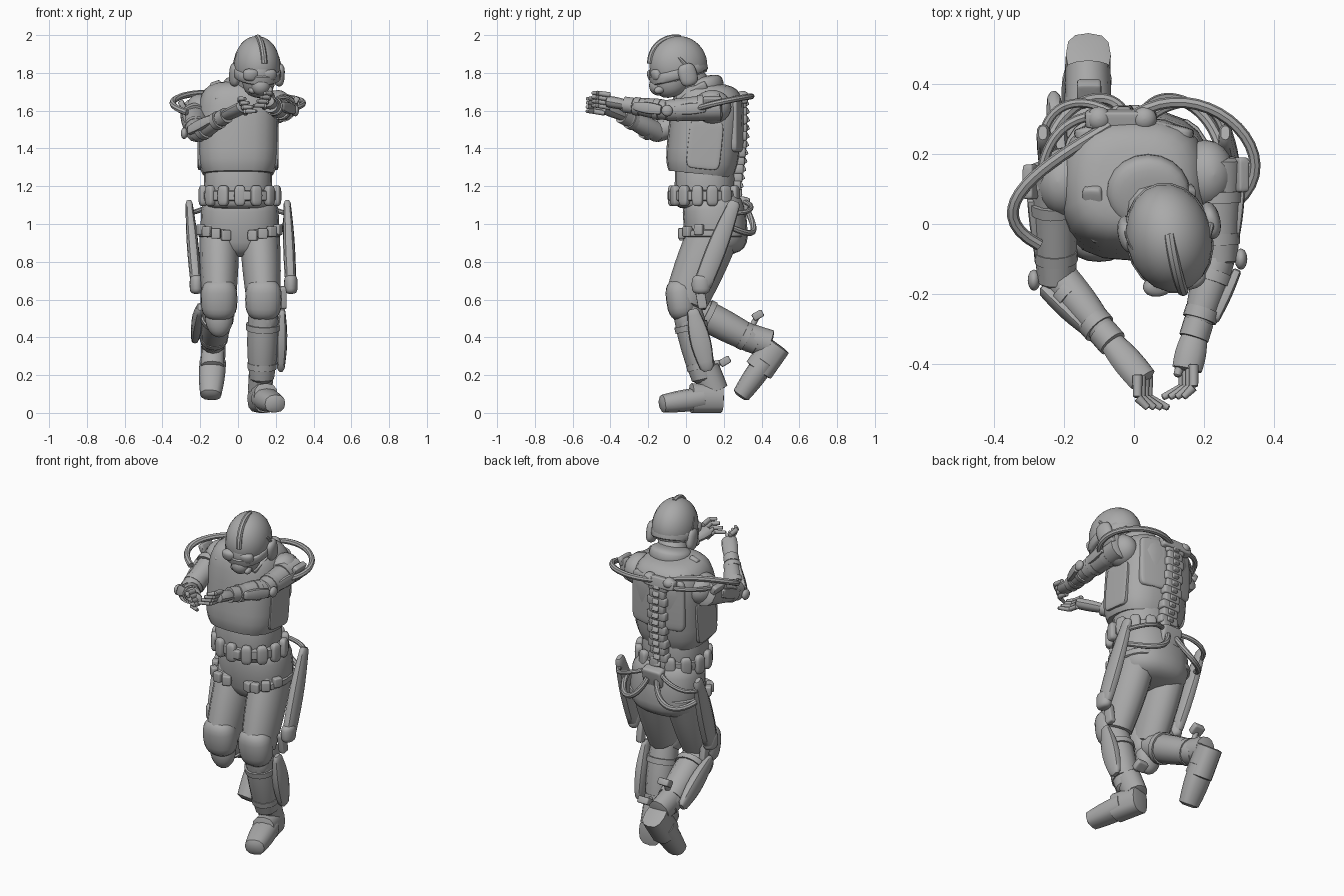
import bpy, math
from mathutils import Vector, Euler, geometry

cube = bpy.data.objects.get("Cube")
if cube:
    bpy.data.objects.remove(cube, do_unlink=True)

colour = (.4, .4, .4, 1)
grey = bpy.data.materials.new("plain_grey")
grey.use_nodes = True
grey.diffuse_color = colour
grey.node_tree.nodes["Principled BSDF"].inputs["Base Color"].default_value = colour
RIGHTWARD, FORWARD, UP = Vector((1, 0, 0)), Vector((0, -1, 0)), Vector((0, 0, 1))
LEVEL = (0, 0, 0)


def power_of(value, exponent):
    return math.copysign(abs(value) ** exponent, value)


def finish(name, rings):
    """Skin a list of equal rings, cap both ends and shade smoothly."""
    count = len(rings[0])
    faces = [tuple(reversed(range(count)))]
    for row in range(len(rings) - 1):
        for k in range(count):
            a, b = row * count + k, row * count + (k + 1) % count
            faces.append((a, b, b + count, a + count))
    last = count * (len(rings) - 1)
    faces.append(tuple(range(last, last + count)))
    mesh = bpy.data.meshes.new(name)
    mesh.from_pydata([point for ring in rings for point in ring], [], faces)
    mesh.materials.append(grey)
    part = bpy.data.objects.new(name, mesh)
    bpy.context.collection.objects.link(part)
    bpy.ops.object.select_all(action='DESELECT')
    part.select_set(True)
    bpy.context.view_layer.objects.active = part
    bpy.ops.object.shade_smooth_by_angle(angle=math.radians(40))


def shell(name, centre, size, tilt=LEVEL, plan=1, profile=1, bottom=-89):
    """Superellipsoid; plan and profile below one make it boxier, bottom cuts it at a latitude."""
    turn = Euler([math.radians(angle) for angle in tilt]).to_matrix()
    rows, count, rings = 12, 20, []
    for row in range(rows + 1):
        lat = math.radians(bottom + (89 - bottom) * row / rows)
        wide, high = power_of(math.cos(lat), profile), power_of(math.sin(lat), profile)
        ring = []
        for k in range(count):
            a = math.tau * k / count
            local = Vector((wide * power_of(math.cos(a), plan) * size[0],
                            wide * power_of(math.sin(a), plan) * size[1], high * size[2]))
            ring.append(Vector(centre) + turn @ local)
        rings.append(ring)
    finish(name, rings)


def block(name, centre, size, tilt=LEVEL):
    """Softly rounded box, given by its half sizes."""
    shell(name, centre, size, tilt, plan=.3, profile=.3)


def sweep(name, path, radii, deep=1, plan=1, ref=RIGHTWARD, count=12):
    """Run an elliptical section along a path."""
    rings = []
    for i, point in enumerate(path):
        along = (path[min(i + 1, len(path) - 1)] - path[max(i - 1, 0)]).normalized()
        side = (ref - along * ref.dot(along)).normalized()
        front = along.cross(side) * deep
        angles = [math.tau * k / count for k in range(count)]
        rings.append([point + radii[i] * (side * power_of(math.cos(a), plan) + front * power_of(math.sin(a), plan))
                      for a in angles])
    finish(name, rings)


def limb(name, start, end, first, last, bulge=0, deep=1, plan=1, ref=RIGHTWARD):
    """Tapered, rounded length of body between two points."""
    start, end = Vector(start), Vector(end)
    steps = [0, .03, .1, .25, .4, .55, .7, .85, .95, 1]
    radii = [first + (last - first) * t + bulge * math.sin(math.pi * t) for t in steps]
    radii[0] *= .7
    radii[-1] *= .6
    sweep(name, [start.lerp(end, t) for t in steps], radii, deep, plan, ref)


def strap(name, start, end, place, radius, half=.016):
    """Flat band around a limb."""
    middle, along = start.lerp(end, place), (end - start).normalized() * half
    sweep(name, [middle - along, middle + along], [radius, radius], count=18)


def cable(name, start, start_handle, end_handle, end, radius, ref=UP):
    points = [Vector(p) for p in (start, start_handle, end_handle, end)]
    path = geometry.interpolate_bezier(*points, 18)
    sweep(name, path, [radius] * len(path), ref=ref, count=8)


# Torso: armoured vest, waist, hips and belt
shell("vest", (0, .1, 1.48), (.215, .195, .27), (-6, 0, 0), plan=.75, profile=.5, bottom=-40)
shell("waist", (0, .1, 1.2), (.18, .16, .12), plan=.85, profile=.3)
shell("hips", (.01, .155, 1), (.208, .168, .17), (6, 0, 0), plan=.85, profile=.55)
shell("belt", (.01, .1, 1.15), (.2, .175, .03), plan=.85, profile=.2)
shell("collar", (.04, .09, 1.73), (.12, .11, .05), (12, 0, 0), profile=.6)
block("belt_buckle", (.03, -.08, 1.15), (.04, .015, .025))
pouches = 14
for i in range(pouches):
    a = math.tau * (i + .5) / pouches
    shell("belt_pouch", (.01 + .2 * math.cos(a), .1 + .175 * math.sin(a), 1.15), (.022, .03, .055),
          (0, 0, math.degrees(a)), plan=.5, profile=.6)
for s in (-1, 1):
    block("vest_strap", (.015 + s * .12, .03, 1.7), (.03, .09, .022), (30, s * 18, 0))
    block("vest_side_panel", (s * .2, .1, 1.42), (.015, .09, .13), (-6, 0, 0))
    block("shoulder_blade_plate", (s * .09, .26, 1.53), (.08, .03, .15), (0, 0, -s * 14))

# Head, bowed forward and turned a little to its left
bow = (16, 0, 12)
head = Vector((.1, -.04, 1.84))
limb("neck", (.03, .1, 1.66), head, .09, .08)
shell("helmet", head, (.122, .156, .155), bow, bottom=-28)
shell("helmet_rim", head + UP * -.04, (.126, .162, .03), bow, profile=.3)
shell("face", head + Vector((.01, -.05, -.06)), (.088, .1, .11), bow, profile=.8)
shell("breathing_mask", head + Vector((.02, -.11, -.11)), (.05, .045, .05), bow)
for s in (-1, 1):
    shell("goggle_lens", head + Vector((.015 + s * .045, -.125 + s * .01, -.05)), (.045, .03, .032), bow, profile=.7)
    shell("ear_cup", head + Vector((s * .118, .03 + s * .02, -.05)), (.028, .05, .06), bow, profile=.7)
    shell("mask_filter", head + Vector((.02 + s * .045, -.1, -.13)), (.02, .03, .02), bow)
cable("crest_strip", (.1, -.03, 1.985), (.11, -.1, 2), (.135, -.19, 1.95), (.14, -.19, 1.85), .016, RIGHTWARD)
cable("headband", (-.02, 0, 1.82), (-.02, -.15, 2), (.22, -.15, 2), (.22, .02, 1.82), .01)


def arm(side, s, shoulder, elbow, wrist, knuckles):
    out, inward = RIGHTWARD * s * .065, RIGHTWARD * -s
    shell(side + "_shoulder", shoulder + inward * .035, (.08, .1, .09), (0, s * 15, 0))
    limb(side + "_upper_arm", shoulder - FORWARD * .05, elbow + FORWARD * .02, .074, .054)
    limb(side + "_forearm", elbow - FORWARD * .02, wrist, .052, .034, bulge=.008)
    strap(side + "_cuff", wrist, elbow, .04, .043, half=.025)
    limb(side + "_palm", wrist, knuckles, .034, .042, bulge=.006, deep=.7)
    for k in range(4):
        base = knuckles + inward * .01 * (k - 2) + UP * .022 * (1.5 - k)
        bend = base + FORWARD * .045 + UP * .01
        tip = bend + FORWARD * .03 + inward * .01 * (k + 3)
        limb(side + "_finger", base - FORWARD * .02, bend, .014, .013, ref=UP)
        limb(side + "_fingertip", bend, tip, .013, .009, ref=UP)
    thumb = wrist.lerp(knuckles, .5) + inward * .02
    limb(side + "_thumb", thumb, thumb + FORWARD * .07 + inward * .02 + UP * .02, .016, .011)
    # Outer arm frame
    for start, end, thick in ((shoulder, elbow, .066), (elbow, wrist, .053)):
        limb(side + "_arm_strut", start.lerp(end, .15) + out, start.lerp(end, .85) + out * .7,
             .012, .01, bulge=.004, deep=2, plan=.5)
        strap(side + "_arm_strap", start, end, .25, thick + .004)
        strap(side + "_arm_strap", start, end, .75, thick - .004)
    shell(side + "_elbow_joint", elbow + out, (.018, .03, .03))
    block(side + "_shoulder_mount", shoulder + out + UP * .03, (.016, .05, .025), (0, s * 25, 0))


def leg(side, s, hip, knee, ankle):
    out = Vector((s * .1, .03, 0))
    back = RIGHTWARD.cross(ankle - knee).normalized()
    limb(side + "_thigh", hip, knee + FORWARD * .01, .105, .086, bulge=.006, deep=1.3)
    limb(side + "_shin", knee.lerp(ankle, -.08), ankle, .072, .062, bulge=.015)
    # Knee pad leaning forward at the top
    pad = knee + FORWARD * .025
    shell(side + "_knee_pad", pad + UP * .03, (.097, .08, .11), (8, 0, 0), plan=.9, profile=.7)
    shell(side + "_knee_pad_tip", pad - FORWARD * .025 - UP * .06, (.075, .06, .11))
    shell(side + "_knee_pad_tongue", pad + UP * .1, (.055, .06, .06), profile=.6)
    # Thigh band with pouches
    band = hip + FORWARD * .01 - UP * .01
    shell(side + "_thigh_band", band, (.11, .165, .022), plan=.9, profile=.3)
    for k in range(4):
        a = math.radians(-90 + s * (k - .7) * 28)
        block(side + "_thigh_pouch", band + Vector((math.cos(a) * .108, math.sin(a) * .165, .01 * k - .01)),
              (.018, .025, .028), (0, 0, math.degrees(a)))
    strap(side + "_shin_strap", knee, ankle, .28, .09)
    strap(side + "_shin_strap", knee, ankle, .78, .077)
    # Outer leg frame
    top, low = Vector((s * .26, .26, 1.12)), Vector((.03 + s * .25, .08, .66))
    limb(side + "_thigh_frame", top, low, .018, .028, bulge=.008, deep=1.7, plan=.8)
    shell(side + "_knee_joint", low + UP * .02, (.036, .05, .05), profile=.6)
    block(side + "_knee_link", low - RIGHTWARD * s * .04 - UP * .05, (.018, .025, .06), (10, 0, 0))
    limb(side + "_shin_frame", knee.lerp(ankle, .05) + out, knee.lerp(ankle, .85) + out, .015, .018,
         bulge=.014, deep=1.8, plan=.7)
    strut = knee.lerp(ankle, .8)
    limb(side + "_calf_hook_stem", strut, strut + back * .13, .018, .014)
    block(side + "_calf_hook", strut + back * .13, (.035, .03, .02), (30, 0, 0))
    cable(side + "_hip_cable", (s * .03, .32, 1.08), (s * .08, .4, .92), (s * .22, .35, .93), (s * .25, .2, 1), .016)
    cable(side + "_hip_hoop", (s * .04, .3, 1.12), (s * .14, .38, 1.1), (s * .25, .35, 1.05), (s * .26, .24, 1.06), .013)


# Arms reach forward with the hands meeting
arm("left", 1, *map(Vector, ((.24, .14, 1.62), (.24, -.1, 1.6), (.175, -.31, 1.63), (.15, -.42, 1.65))))
arm("right", -1, *map(Vector, ((-.23, .12, 1.6), (-.22, -.16, 1.48), (-.07, -.33, 1.57), (.03, -.45, 1.62))))

# Legs in stride, left planted and right raised behind
left_ankle, right_ankle = Vector((.125, .1, .16)), Vector((-.135, .4, .36))
leg("left", 1, Vector((.115, .15, .96)), Vector((.135, 0, .57)), left_ankle)
leg("right", -1, Vector((-.1, .15, .96)), Vector((-.1, 0, .57)), right_ankle)


def boot(side, ankle, shaft_top, heel, ball, toe):
    """Shaft, rear foot and a lower, rounded toe."""
    limb(side + "_boot_shaft", shaft_top, ankle.lerp(Vector(heel), .6), .066, .064, deep=1.15)
    limb(side + "_boot_heel", heel, ball, .064, .066, deep=1.2, plan=.75)
    limb(side + "_boot_toe", Vector(heel).lerp(Vector(ball), .6), toe, .07, .054, bulge=.006, deep=.85, plan=.85)


boot("left", left_ankle, (.125, .1, .24), (.11, .19, .077), (.15, .02, .078), (.2, -.135, .047))
boot("right", right_ankle, (-.13, .33, .4), (-.13, .485, .365), (-.135, .38, .22), (-.145, .285, .085))

# Spine frame and cables on the back
bones = 12
for i in range(bones):
    t = i / (bones - 1)
    spot = Vector((-.01 - .02 * t, .255 + .04 * math.sin(t * 2), 1.16 + .48 * t))
    block("vertebra", spot, (.05 + .012 * (i % 2), .03, .026))
    block("vertebra_spur", spot - FORWARD * .025, (.02, .015, .015), (25, 0, 0))
block("spine_top_bracket", (-.04, .3, 1.665), (.1, .025, .03), (12, 0, 0))
block("pelvis_plate", (0, .3, 1.09), (.065, .03, .055), (-14, 0, 0))
for x in (-.1, .03):
    shell("cable_socket", (x, .3, 1.675), (.035, .035, .03))
cable("left_shoulder_cable", (0, .31, 1.67), (.2, .44, 1.69), (.46, .2, 1.66), (.29, .06, 1.61), .016)
cable("right_shoulder_cable", (-.07, .28, 1.68), (-.2, .2, 1.72), (-.48, .05, 1.66), (-.27, -.06, 1.59), .017)
cable("right_lower_cable", (-.06, .31, 1.65), (-.2, .32, 1.66), (-.26, .24, 1.65), (-.27, .1, 1.62), .014)
